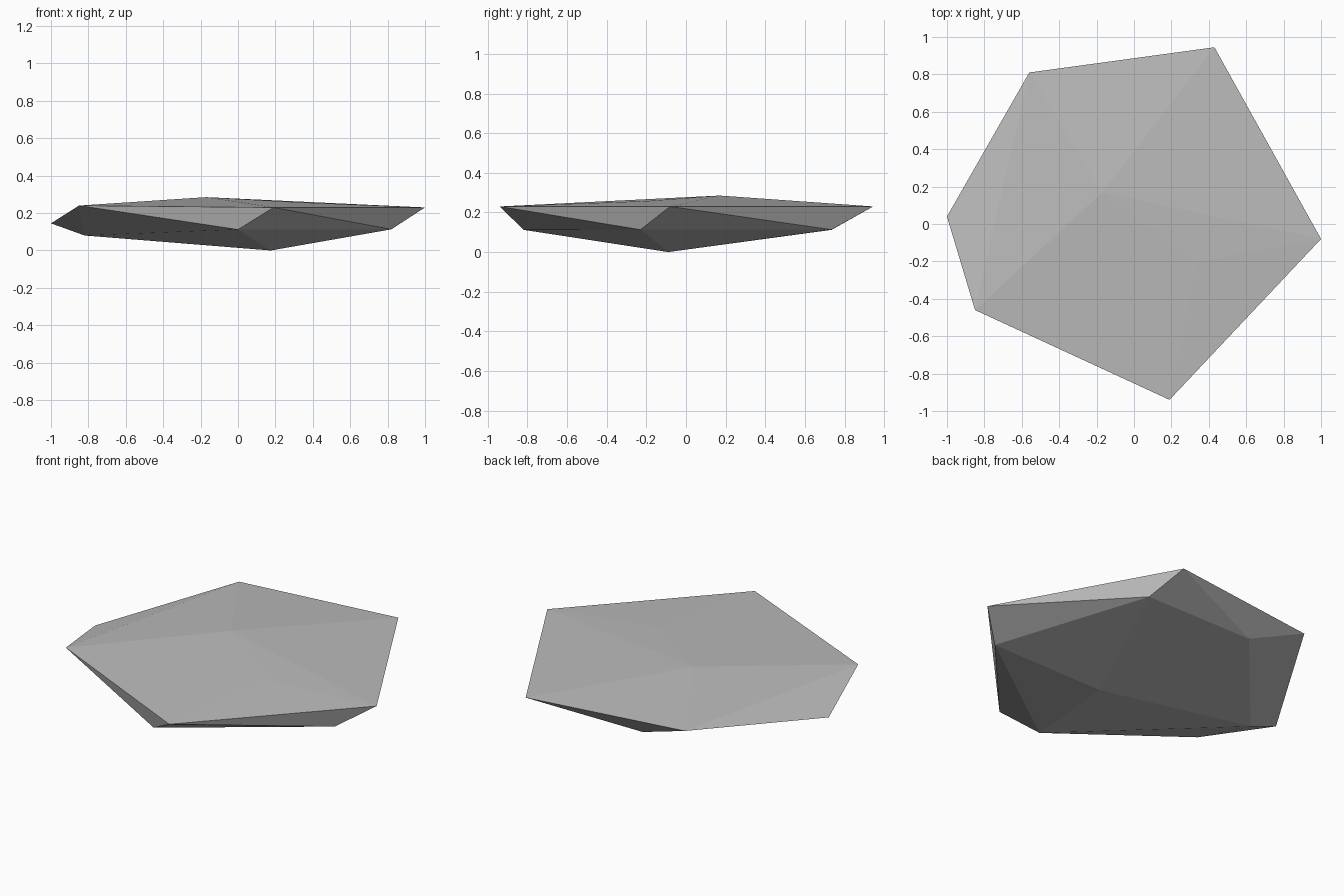
import bpy
import bmesh

if "Cube" in bpy.data.objects:
    bpy.data.objects.remove(bpy.data.objects["Cube"])

# Corner points of the flat stone slab
TOP_RIM = [(-0.56, 0.81, 0.238), (0.43, 0.945, 0.23), (1.0, -0.08, 0.23),
           (0.19, -0.94, 0.23), (-0.85, -0.46, 0.24), (-1.0, 0.04, 0.145)]
TOP_CROWN = [(-0.17, 0.17, 0.285), (0.335, -0.2, 0.257)]
LOWER_RIM = [(0.0, -0.82, 0.112), (0.82, -0.23, 0.113), (0.506, 0.735, 0.113),
             (-0.22, 0.735, 0.112), (-0.82, 0.035, 0.08)]
BASE_POINT = [(0.175, -0.09, 0.0)]

# Wrap the corners in a faceted hull
bm = bmesh.new()
for co in TOP_RIM + TOP_CROWN + LOWER_RIM + BASE_POINT:
    bm.verts.new(co)
bmesh.ops.convex_hull(bm, input=bm.verts[:])
bmesh.ops.recalc_face_normals(bm, faces=bm.faces[:])

mesh = bpy.data.meshes.new("flat_stone")
bm.to_mesh(mesh)
bm.free()

# Plain grey stone, flat shaded
grey = bpy.data.materials.new("stone_grey")
grey.diffuse_color = (0.5, 0.5, 0.5, 1.0)
grey.use_nodes = True
grey.node_tree.nodes["Principled BSDF"].inputs["Base Color"].default_value = grey.diffuse_color
mesh.materials.append(grey)

stone = bpy.data.objects.new("flat_stone", mesh)
bpy.context.collection.objects.link(stone)
